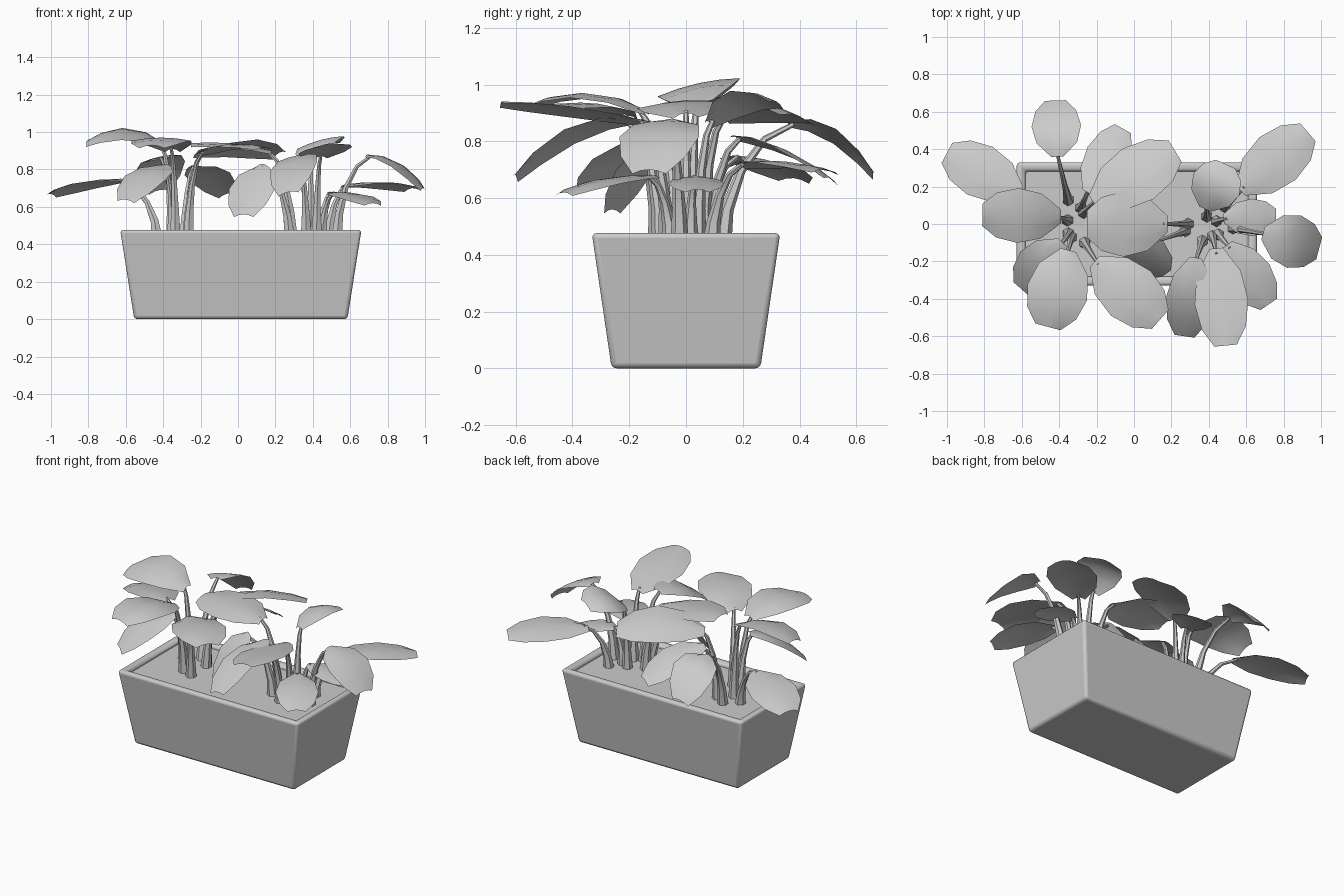
import bpy
import bmesh
from mathutils import Vector

cube = bpy.data.objects.get("Cube")
if cube:
    bpy.data.objects.remove(cube, do_unlink=True)

grey = bpy.data.materials.new("plain grey")
grey.use_nodes = True
grey.diffuse_color = (0.6, 0.6, 0.6, 1)
grey.node_tree.nodes["Principled BSDF"].inputs["Base Color"].default_value = grey.diffuse_color

SOIL_Z = 0.45


def finish(name, bm, angle=None):
    """Turn a bmesh into a named, shaded object."""
    bmesh.ops.recalc_face_normals(bm, faces=bm.faces)
    mesh = bpy.data.meshes.new(name)
    bm.to_mesh(mesh)
    bm.free()
    mesh.materials.append(grey)
    obj = bpy.data.objects.new(name, mesh)
    bpy.context.collection.objects.link(obj)
    if angle:
        bpy.ops.object.select_all(action="DESELECT")
        obj.select_set(True)
        bpy.context.view_layer.objects.active = obj
        bpy.ops.object.shade_smooth_by_angle(angle=angle)
    return obj


def bridge(bm, rings, closed=True):
    """Join consecutive rows of vertices with quads."""
    for low, high in zip(rings, rings[1:]):
        count = len(low)
        for i in range(count if closed else count - 1):
            j = (i + 1) % count
            bm.faces.new((low[i], low[j], high[j], high[i]))


def rectangle(bm, cx, half_x, half_y, z):
    signs = ((-1, -1), (1, -1), (1, 1), (-1, 1))
    return [bm.verts.new((cx + sx * half_x, sy * half_y, z)) for sx, sy in signs]


# Tapered trough with a rounded rim, hollow down to the soil
bm = bmesh.new()
rings = [rectangle(bm, 0.015, *size) for size in
         ((0.57, 0.262, 0), (0.645, 0.332, 0.477),
          (0.598, 0.285, 0.477), (0.588, 0.275, 0.4))]
bm.faces.new(rings[0])
bridge(bm, rings)
bm.faces.new(rings[-1])
planter = finish("planter_box", bm, 0.6)
bevel = planter.modifiers.new("rounded edges", "BEVEL")
bevel.width = 0.018
bevel.segments = 3
bevel.limit_method = "ANGLE"
bpy.context.view_layer.objects.active = planter
# round the edges before the smoothing is evaluated
bpy.ops.object.modifier_move_to_index(modifier=bevel.name, index=0)

# Soil surface
bm = bmesh.new()
bm.faces.new(rectangle(bm, 0.015, 0.594, 0.281, SOIL_Z))
finish("soil", bm)


def stem(name, root, end):
    """Six-sided tapered stalk that rises, then leans out to the leaf."""
    bm = bmesh.new()
    span = end - root
    # each step: outward share, height share, radius
    steps = ((0, 0, 0.034), (0.07, 0.3, 0.024), (0.27, 0.62, 0.016),
             (0.6, 0.88, 0.012), (1, 1, 0.009))
    points = [root + Vector((span.x * a, span.y * a, span.z * h)) for a, h, r in steps]
    rings = []
    for i, point in enumerate(points):
        along = (points[min(i + 1, len(points) - 1)] - points[max(i - 1, 0)]).normalized()
        turn = Vector((0, 0, 1)).rotation_difference(along).to_matrix()
        ring = bmesh.ops.create_circle(bm, segments=6, radius=steps[i][2])["verts"]
        for vert in ring:
            vert.co = point + turn @ vert.co
        rings.append(ring)
    bridge(bm, rings)
    bm.faces.new(rings[-1])
    finish(name, bm, 0.9)


def leaf(name, base, tip, half_width, arch, roll):
    """Broad blunt blade, arched along its length, cupped and rolled across."""
    bm = bmesh.new()
    span = tip - base
    side = Vector((-span.y, span.x, 0)).normalized()
    side = (side + Vector((0, 0, roll))).normalized()
    rows = []
    for t, width in ((0, 0.25), (0.25, 0.82), (0.55, 1), (0.82, 0.82), (1, 0.42)):
        centre = base + span * t + Vector((0, 0, arch * 4 * t * (1 - t)))
        row = []
        for s in (-1, -0.5, 0, 0.5, 1):
            droop = Vector((0, 0, -0.1 * half_width * s * s))
            row.append(bm.verts.new(centre + side * (s * width * half_width) + droop))
        rows.append(row)
    bridge(bm, rows, closed=False)
    blade = finish(name, bm, 1.0)
    # keep the upper side facing up
    if sum(p.normal.z for p in blade.data.polygons) < 0:
        blade.data.flip_normals()


# Each leaf: base point, tip point, half width, arch height, sideways roll
left_plant = (
    ((-0.61, 0.17, 0.75), (-1, 0.38, 0.67), 0.145, 0.02, 0.08),
    ((-0.39, 0.04, 0.94), (-0.81, 0.05, 0.95), 0.15, 0.06, -0.22),
    ((-0.41, 0.36, 0.87), (-0.42, 0.66, 0.69), 0.135, 0.06, -0.2),
    ((-0.25, 0.17, 0.82), (-0.06, 0.51, 0.67), 0.12, 0.03, -0.25),
    ((-0.22, 0.12, 0.89), (0.22, 0.39, 0.89), 0.165, 0.04, -0.3),
    ((-0.35, -0.14, 0.91), (-0.46, -0.55, 0.93), 0.165, 0.05, 0),
    ((-0.38, -0.1, 0.83), (-0.6, -0.35, 0.64), 0.14, 0.04, -0.1),
    ((-0.21, -0.2, 0.89), (0.14, -0.51, 0.92), 0.16, 0.03, 0),
)
right_plant = (
    ((0.18, 0, 0.9), (-0.25, 0, 0.94), 0.175, 0.02, -0.05),
    ((0.13, -0.08, 0.83), (0.03, -0.26, 0.56), 0.14, 0.03, 0),
    ((0.57, 0.18, 0.72), (0.93, 0.49, 0.7), 0.15, 0.02, -0.08),
    ((0.38, 0.08, 0.87), (0.49, 0.32, 0.94), 0.14, 0.05, -0.25),
    ((0.48, 0.03, 0.68), (0.76, 0.04, 0.63), 0.1, 0.01, 0),
    ((0.69, -0.05, 0.88), (0.99, -0.13, 0.7), 0.145, 0.05, 0),
    ((0.44, -0.13, 0.87), (0.49, -0.65, 0.94), 0.145, 0.01, 0.12),
    ((0.33, -0.18, 0.88), (0.27, -0.6, 0.68), 0.13, 0.06, 0.2),
    ((0.5, -0.11, 0.68), (0.72, -0.43, 0.62), 0.125, 0.02, 0),
)

# Two clumps of stems and leaves
for side, centre_x, plant in (("left", -0.32, left_plant), ("right", 0.4, right_plant)):
    middle = Vector((centre_x, 0, SOIL_Z))
    for i, (base, tip, half_width, arch, roll) in enumerate(plant):
        base, tip = Vector(base), Vector(tip)
        out = Vector((base.x - middle.x, base.y, 0))
        root = middle + out.normalized() * min(0.5 * out.length, 0.13)
        root.z -= 0.02
        stem(f"{side}_stem_{i}", root, base + (tip - base) * 0.06)
        leaf(f"{side}_leaf_{i}", base, tip, half_width, arch, roll)
